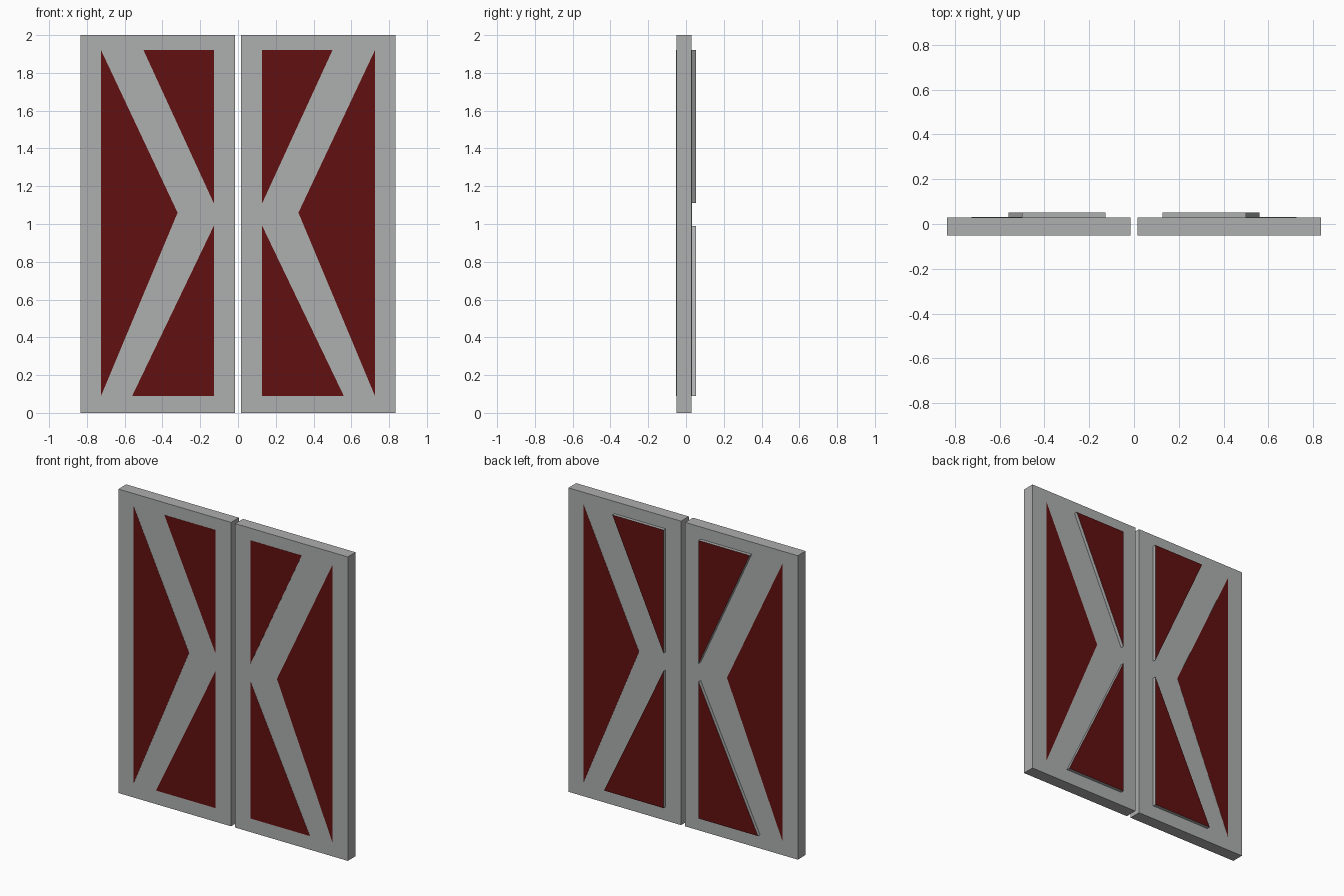
import bpy, bmesh

if "Cube" in bpy.data.objects:
    bpy.data.objects.remove(bpy.data.objects["Cube"])


def material(name, col):
    m = bpy.data.materials.new(name)
    m.diffuse_color = (*col, 1.0)
    m.use_nodes = True
    m.node_tree.nodes["Principled BSDF"].inputs["Base Color"].default_value = m.diffuse_color
    return m


GREY = material("pale grey", (0.42, 0.425, 0.43))
RED = material("dark red", (0.12, 0.005, 0.005))

FRONT, BACK, RAISED = -0.051, 0.03, 0.052
SKIN = 0.001  # thickness of painted panels


def prism(name, outline, y0, y1, red_side=None):
    """Extrude an x-z outline along y; red_side paints the cap facing that way."""
    bm = bmesh.new()
    a = [bm.verts.new((x, y0, z)) for x, z in outline]
    b = [bm.verts.new((x, y1, z)) for x, z in outline]
    bm.faces.new(a)
    bm.faces.new(b[::-1])
    n = len(a)
    for i in range(n):
        j = (i + 1) % n
        bm.faces.new((a[i], b[i], b[j], a[j]))
    bmesh.ops.recalc_face_normals(bm, faces=bm.faces)
    bm.normal_update()
    if red_side:
        for f in bm.faces:
            if f.normal.y * red_side > 0.9:
                f.material_index = 1
    me = bpy.data.meshes.new(name)
    bm.to_mesh(me)
    bm.free()
    me.materials.append(GREY)
    me.materials.append(RED)
    ob = bpy.data.objects.new(name, me)
    bpy.context.collection.objects.link(ob)
    return ob


# Outlines for the right-hand leaf (x, z)
SLAB = [(0.015, 0), (0.835, 0), (0.835, 2), (0.015, 2)]
OUTER = [(0.725, 0.09), (0.725, 1.92), (0.32, 1.06)]
UPPER = [(0.128, 1.11), (0.50, 1.92), (0.128, 1.92)]
LOWER = [(0.128, 0.09), (0.56, 0.09), (0.128, 0.99)]

for side, s in (("left", -1), ("right", 1)):
    def flip(pts):
        return [(s * x, z) for x, z in pts]

    # Door leaf
    prism(f"{side}_door_leaf", flip(SLAB), FRONT, BACK)
    # Flush painted panels on the front
    for label, pts in (("outer", OUTER), ("upper", UPPER), ("lower", LOWER)):
        prism(f"{side}_{label}_front_panel", flip(pts), FRONT - SKIN, FRONT, -1)
    # Back: flush outer panel, raised inner panels with grey sides
    prism(f"{side}_outer_back_panel", flip(OUTER), BACK, BACK + SKIN, 1)
    for label, pts in (("upper", UPPER), ("lower", LOWER)):
        prism(f"{side}_{label}_raised_back_panel", flip(pts), BACK, RAISED, 1)
